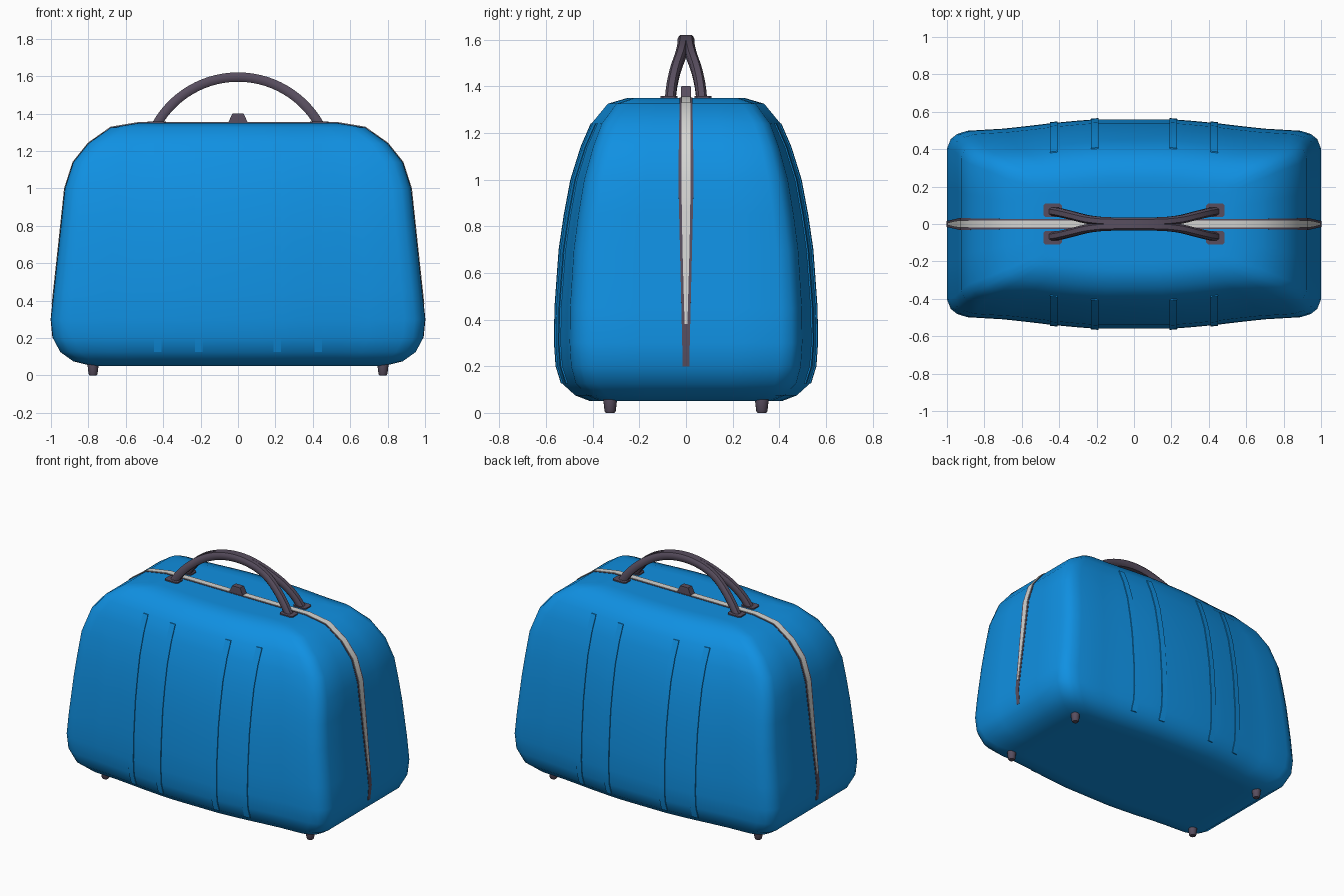
import bpy, bmesh, math
from mathutils import Vector

if "Cube" in bpy.data.objects:
    bpy.data.objects.remove(bpy.data.objects["Cube"])


def material(name, rgb):
    m = bpy.data.materials.new(name)
    m.diffuse_color = (*rgb, 1)
    m.use_nodes = True
    m.node_tree.nodes["Principled BSDF"].inputs["Base Color"].default_value = m.diffuse_color
    return m


BLUE = material("blue shell", (0.005, 0.28, 0.76))
DARK = material("dark grip", (0.098, 0.076, 0.114))
PALE = material("pale zipper", (0.66, 0.66, 0.64))


def loft(name, rings, mat, angle=35):
    """Skin a list of equal-length closed rings and cap both ends."""
    bm = bmesh.new()
    vs = [[bm.verts.new(p) for p in r] for r in rings]
    n = len(vs[0])
    for a, b in zip(vs, vs[1:]):
        for i in range(n):
            j = (i + 1) % n
            bm.faces.new((a[i], a[j], b[j], b[i]))
    bm.faces.new(vs[0][::-1])
    bm.faces.new(vs[-1])
    bmesh.ops.recalc_face_normals(bm, faces=bm.faces)
    me = bpy.data.meshes.new(name)
    bm.to_mesh(me)
    bm.free()
    me.materials.append(mat)
    ob = bpy.data.objects.new(name, me)
    bpy.context.collection.objects.link(ob)
    bpy.ops.object.select_all(action='DESELECT')
    ob.select_set(True)
    bpy.context.view_layer.objects.active = ob
    bpy.ops.object.shade_smooth_by_angle(angle=math.radians(angle))
    return ob


def interp(table, t):
    """Piecewise linear lookup; the first column is the key."""
    for a, b in zip(table, table[1:]):
        if t <= b[0]:
            f = max(0, (t - a[0]) / (b[0] - a[0]))
            return [p + (q - p) * f for p, q in zip(a[1:], b[1:])]
    return list(table[-1][1:])


# Shell: height, half width, half depth
LEVELS = [(0.05, 0.78, 0.41), (0.075, 0.88, 0.475), (0.125, 0.95, 0.53),
          (0.2, 0.99, 0.553), (0.3, 1.0, 0.56), (0.45, 0.984, 0.558),
          (0.7, 0.957, 0.54), (0.85, 0.941, 0.518), (1.0, 0.925, 0.49),
          (1.14, 0.88, 0.447), (1.24, 0.80, 0.405), (1.325, 0.68, 0.335),
          (1.35, 0.53, 0.25)]
# Plan quarter: fraction of half width, fraction of half depth
PLAN = [(0, 1), (0.2, 1), (0.31, 0.985), (0.43, 0.965), (0.57, 0.935),
        (0.7, 0.91), (0.89, 0.89), (0.945, 0.86), (0.98, 0.81), (1.0, 0.72)]


def section(z, hx, hy):
    q = PLAN + [(1.0, 0.35), (1.0, 0)]
    half = q + [(u, -v) for u, v in q[-2::-1]]
    full = half + [(-u, v) for u, v in half[-2:0:-1]]
    return [(u * hx, v * hy, z) for u, v in full]


body_rings = [section(0.05, 0.70, 0.35)]
body_rings += [section(*l) for l in LEVELS]
body_rings += [section(1.35, 0.46, 0.2)]
loft("shell", body_rings, BLUE, 50)

# Raised ribs on the front and back
rib_z = [0.125, 0.2, 0.3, 0.45, 0.7, 0.85, 1.0, 1.14, 1.24]
for side, word in ((-1, "front"), (1, "back")):
    for k, x in enumerate((-0.43, -0.21, 0.21, 0.43)):
        rings = []
        for z in rib_z:
            hx, hy = interp(LEVELS, z)
            ring = []
            for dx, off in ((-0.02, -0.03), (0.02, -0.03), (0.02, 0.006), (-0.02, 0.006)):
                y = interp(PLAN, abs(x + dx) / hx)[0] * hy + off
                ring.append((x + dx, side * y, z))
            rings.append(ring)
        loft(f"{word}_rib_{k + 1}", rings, BLUE)


# Zipper: dark tape with a pale strip, running up one end, over and down
def ribbon(name, z0, width, lift, mat):
    right = [(interp(LEVELS, z0)[0], z0)]
    right += [(hx, z) for z, hx, _ in LEVELS if z > z0 + 0.01]
    path = [Vector((x, 0, z)) for x, z in right]
    path += [Vector((-x, 0, z)) for x, z in right[::-1]]
    rings = []
    for i, p in enumerate(path):
        t = path[min(i + 1, len(path) - 1)] - path[max(i - 1, 0)]
        n = Vector((t.z, 0, -t.x)).normalized()
        w = interp(width, p.z)[0]
        rings.append([p + n * o + Vector((0, s * w, 0))
                      for s, o in ((-1, -0.02), (1, -0.02), (1, lift), (-1, lift))])
    loft(name, rings, mat)


ribbon("zipper_tape", 0.2, [(0.2, 0.014), (0.5, 0.021), (1.0, 0.033),
                            (1.2, 0.03), (1.35, 0.027)], 0.002, DARK)
ribbon("zipper_strip", 0.38, [(0.38, 0.006), (0.7, 0.015), (1.0, 0.02),
                              (1.35, 0.02)], 0.005, PALE)


def box(name, levels, mat, cx=0, cy=0):
    """Tapered box from (z, half x, half y) levels."""
    loft(name, [[(cx + a * hx, cy + b * hy, z)
                 for a, b in ((-1, -1), (1, -1), (1, 1), (-1, 1))]
                for z, hx, hy in levels], mat)


# Zipper pull
box("zipper_pull", [(1.34, 0.057, 0.022), (1.385, 0.037, 0.022),
                    (1.4, 0.03, 0.02)], DARK)

# Handle: two bowed limbs that merge at the top
SPREAD = [(0, 0.012), (0.14, 0.013), (0.2, 0.017), (0.26, 0.026),
          (0.33, 0.045), (0.40, 0.062), (0.47, 0.073)]
R, CZ = 0.5, 1.095
END = math.acos((1.34 - CZ) / R)
for side, word in ((-1, "front"), (1, "back")):
    rings = []
    for i in range(29):
        a = -END + 2 * END * i / 28
        out = Vector((math.sin(a), 0, math.cos(a)))
        c = Vector((0, side * interp(SPREAD, abs(R * out.x))[0], CZ)) + out * R
        rings.append([c + out * (r * 0.025) + Vector((0, y * 0.023, 0))
                      for y, r in ((1, 0.5), (0.55, 1), (-0.55, 1), (-1, 0.5),
                                   (-1, -0.5), (-0.55, -1), (0.55, -1), (1, -0.5))])
    loft(f"{word}_handle_limb", rings, DARK, 50)

# Handle plates and feet, one in each quadrant
for sx, xw in ((-1, "left"), (1, "right")):
    for sy, yw in ((-1, "front"), (1, "back")):
        cx, cy = sx * 0.435, sy * 0.073
        plate = [(0.05, 0.025), (0.04, 0.036), (-0.04, 0.036), (-0.05, 0.025),
                 (-0.05, -0.025), (-0.04, -0.036), (0.04, -0.036), (0.05, -0.025)]
        loft(f"{yw}_{xw}_handle_plate",
             [[(cx + x, cy + y, z) for x, y in plate] for z in (1.34, 1.358)], DARK)
        loft(f"{yw}_{xw}_foot",
             [[(sx * 0.775 + r * math.cos(k * math.pi / 8),
                sy * 0.325 + r * math.sin(k * math.pi / 8), z) for k in range(16)]
              for z, r in ((0, 0.019), (0.008, 0.024), (0.05, 0.029), (0.08, 0.029))],
             DARK)
